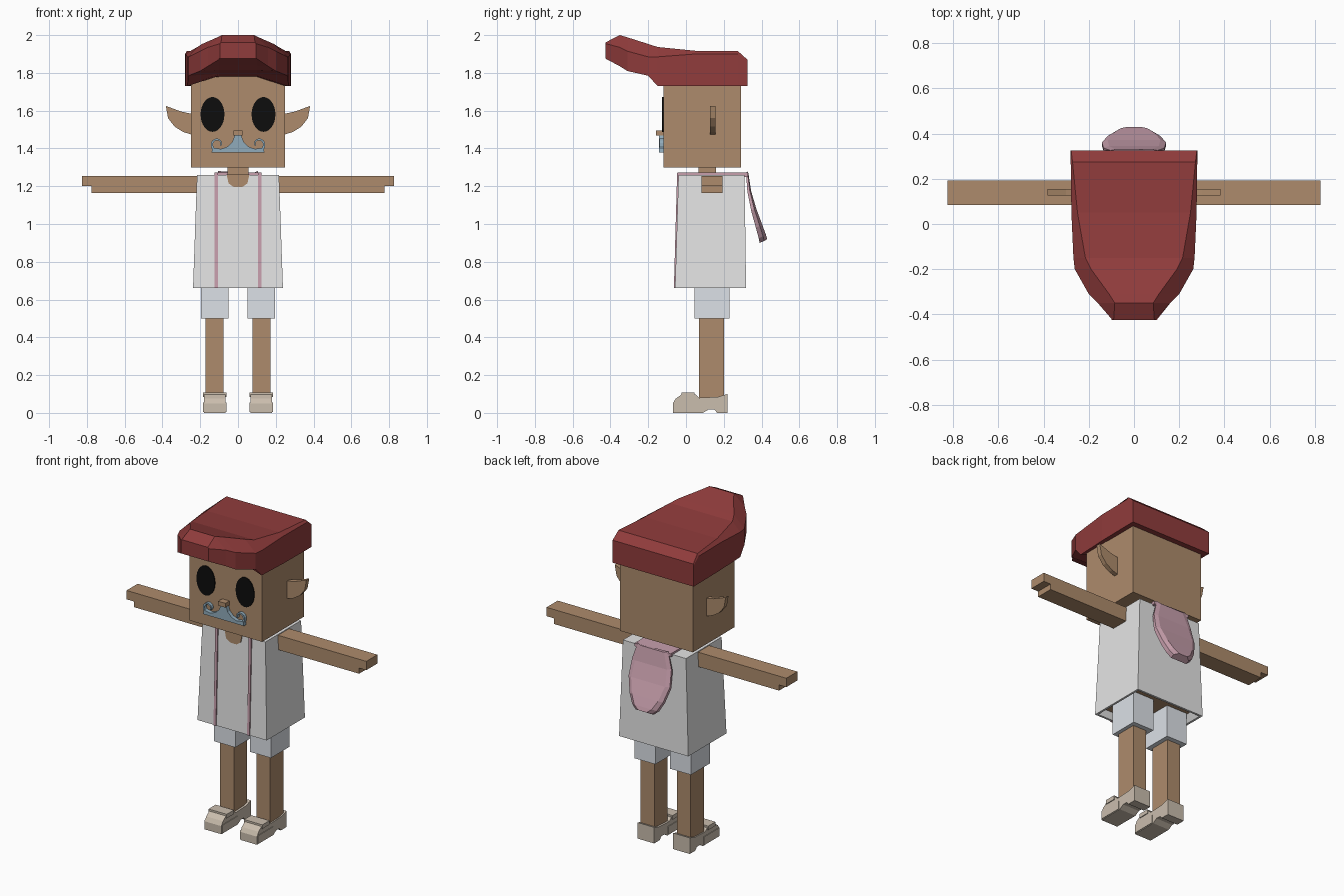
import bpy, bmesh, math

if "Cube" in bpy.data.objects:
    bpy.data.objects.remove(bpy.data.objects["Cube"], do_unlink=True)


def material(name, r, g, b):
    m = bpy.data.materials.new(name)
    m.use_nodes = True
    m.diffuse_color = (r, g, b, 1)
    bsdf = m.node_tree.nodes["Principled BSDF"]
    bsdf.inputs["Base Color"].default_value = (r, g, b, 1)
    bsdf.inputs["Roughness"].default_value = 0.9
    return m


SKIN = material("tan_skin", .42, .26, .15)
SHIRT = material("shirt_white", .78, .78, .78)
SHORTS = material("pale_blue_white", .77, .81, .86)
SHOE = material("beige_leather", .59, .51, .42)
HAT = material("dark_red_cloth", .28, .045, .045)
PINK = material("pink_cloth", .58, .35, .42)
GREY = material("blue_grey_hair", .28, .41, .50)
BLACK = material("black_eye", .004, .004, .004)


def loft(name, rings, *mats):
    """Skin equal-length rings of points and cap both ends."""
    bm = bmesh.new()
    loops = [[bm.verts.new(p) for p in ring] for ring in rings]
    n = len(loops[0])
    for a, b in zip(loops, loops[1:]):
        for i in range(n):
            j = (i + 1) % n
            bm.faces.new((a[i], a[j], b[j], b[i]))
    bm.faces.new(loops[0])
    bm.faces.new(loops[-1])
    bmesh.ops.recalc_face_normals(bm, faces=bm.faces)
    mesh = bpy.data.meshes.new(name)
    bm.to_mesh(mesh)
    bm.free()
    for m in mats:
        mesh.materials.append(m)
    ob = bpy.data.objects.new(name, mesh)
    bpy.context.scene.collection.objects.link(ob)
    return ob


def rect(x0, x1, y0, y1, z):
    return [(x0, y0, z), (x1, y0, z), (x1, y1, z), (x0, y1, z)]


def box(name, x0, x1, y0, y1, z0, z1, mat):
    return loft(name, [rect(x0, x1, y0, y1, z0), rect(x0, x1, y0, y1, z1)], mat)


def plate(name, outline, y0, y1, mat):
    """Extrude an (x, z) outline along y."""
    return loft(name, [[(x, y, z) for x, z in outline] for y in (y0, y1)], mat)


def mirrored(half):
    return half + [(-x, z) for x, z in reversed(half)]


# Head, neck and face
box("head", -.25, .25, -.12, .29, 1.30, 1.80, SKIN)
box("neck", -.055, .055, .065, .16, 1.22, 1.32, SKIN)
box("nose", -.025, .025, -.16, -.115, 1.468, 1.495, SKIN)

# Cap: lofted from back to front, with an arched underside
# y, side width, outer bottom, inner bottom, side top, top width, top
cap = [(.325, .28, 1.73, 1.73, 1.86, .278, 1.87),
       (.275, .28, 1.73, 1.73, 1.90, .272, 1.915),
       (.05, .277, 1.73, 1.75, 1.90, .25, 1.917),
       (-.15, .268, 1.73, 1.785, 1.885, .215, 1.937),
       (-.20, .262, 1.785, 1.795, 1.885, .19, 1.953),
       (-.31, .20, 1.81, 1.815, 1.915, .11, 1.988),
       (-.35, .16, 1.835, 1.838, 1.935, .085, 2.0),
       (-.425, .095, 1.875, 1.875, 1.955, .09, 1.962)]
loft("cap", [[(x, y, z) for x, z in mirrored([(.1, zi), (w, zb), (w, zm), (wt, zt)])]
             for y, w, zb, zi, zm, wt, zt in cap], HAT)

# Moustache body
plate("moustache", mirrored([(.018, 1.468), (.03, 1.435), (.055, 1.41), (.09, 1.397),
                             (.135, 1.405), (.14, 1.378)]), -.143, -.118, GREY)


def curl(name, s):
    """Flat tapered ribbon that rolls up at the moustache tip."""
    rings = []
    for i in range(13):
        a = -math.pi / 2 + i * math.radians(25)
        r = .036 - .0016 * i
        t = .007 - .0003 * i
        cx, cz = .108, 1.423
        ring = []
        for rr, y in ((r - t, -.14), (r + t, -.14), (r + t, -.12), (r - t, -.12)):
            ring.append((s * (cx + rr * math.cos(a)), y, cz + rr * math.sin(a)))
        rings.append(ring)
    loft(name, rings, GREY)


# Shirt: tapered and hollow at the hem
shirt = loft("shirt", [rect(-.2, .2, -.03, .29, .70),
                       rect(-.225, .225, -.045, .305, .66),
                       rect(-.238, .238, -.058, .318, .66),
                       rect(-.217, .217, -.04, .31, 1.26)], SHIRT, SKIN)
for f in shirt.data.polygons:
    if f.center.z < .71 and abs(f.center.x) < .21 and abs(f.normal.z) > .9 and f.center.z > .69:
        f.material_index = 1

# Open collar showing skin
plate("collar_skin", mirrored([(.022, 1.195), (.05, 1.215), (.06, 1.262)]),
      -.046, -.038, SKIN)

# Hood hanging behind: bevelled tongue, z, half width, y
hood = [(1.27, .105, .318), (1.17, .135, .325), (1.07, .142, .345),
        (.98, .115, .37), (.925, .085, .385), (.90, .055, .39)]
rings = []
for z, w, y in hood:
    depth = .012 + .028 * (1.27 - z) / .37
    rings.append([(-w, y, z), (w, y, z), (w, y + depth * .6, z + .01),
                  (w - .025, y + depth, z + .02 * (1.27 - z) / .37),
                  (-w + .025, y + depth, z + .02 * (1.27 - z) / .37),
                  (-w, y + depth * .6, z + .01)])
loft("hood", rings, PINK)
box("hood_collar", -.125, .125, .2, .328, 1.255, 1.272, PINK)

# Paired parts
shoe_profile = [(-.07, 0), (.09, 0), (.12, .018), (.15, .018), (.165, 0), (.22, 0),
                (.22, .10), (.17, .085), (.07, .08), (.05, .098), (-.02, .10),
                (-.055, .075), (-.07, .05)]
for s, side in ((1, "left"), (-1, "right")):
    def pair(name, x0, x1, *rest):
        box(side + "_" + name, *sorted((s * x0, s * x1)), *rest)

    # Eye disc
    plate(side + "_eye", [(s * .135 + .063 * math.cos(i * math.pi / 16),
                           1.58 + .092 * math.sin(i * math.pi / 16)) for i in range(32)],
          -.126, -.118, BLACK)
    curl(side + "_moustache_curl", s)

    # Pointed ear
    plate(side + "_ear", [(s * x, z) for x, z in
                          ((.24, 1.582), (.30, 1.595), (.382, 1.625), (.37, 1.56),
                           (.335, 1.515), (.29, 1.487), (.24, 1.472))], .127, .155, SKIN)

    # Arm with a stepped hand end
    plate(side + "_arm", [(s * x, z) for x, z in
                          ((.19, 1.255), (.825, 1.255), (.825, 1.20),
                           (.775, 1.20), (.775, 1.165), (.19, 1.165))], .083, .192, SKIN)

    # Hood trim down the front and over the shoulder
    a, b = s * .107, s * .124
    loft(side + "_front_trim", [rect(a, b, -.064, -.05, .66),
                                rect(a, b, -.047, -.03, 1.27)], PINK)
    pair("shoulder_trim", .107, .124, -.045, .325, 1.25, 1.272, PINK)

    # Leg, shorts and shoe
    pair("leg", .078, .172, .07, .20, .07, .55, SKIN)
    pair("shorts", .05, .195, .045, .23, .50, .72, SHORTS)
    loft(side + "_shoe", [[(s * x, y, z) for y, z in shoe_profile]
                          for x in (.065, .18)], SHOE)
    pair("shoe_cuff", .06, .185, -.025, .045, .083, .108, SHOE)
    pair("shoe_sole", .061, .184, -.066, .085, .004, .055, SHOE)
